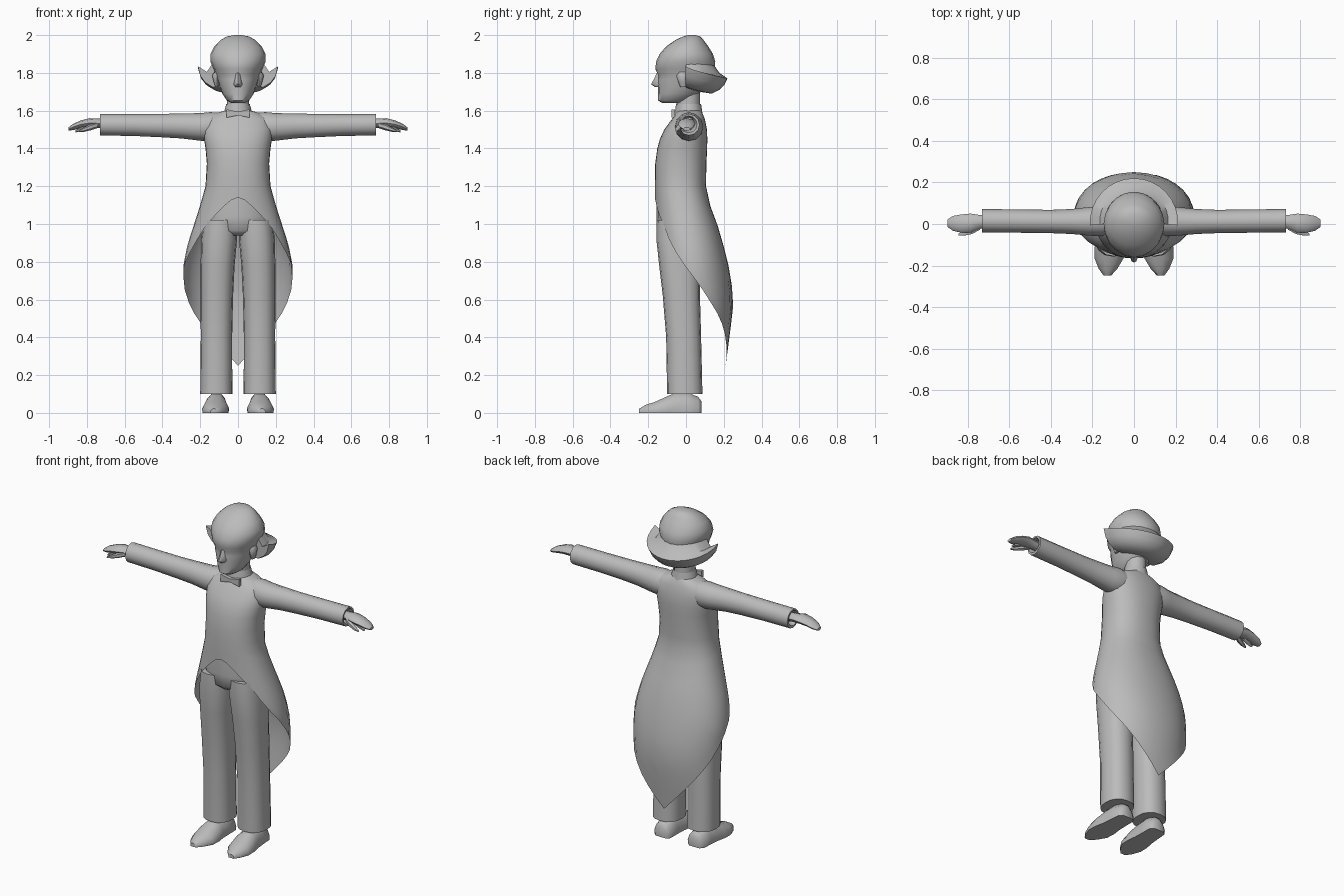
import bpy, bmesh, math

grey = bpy.data.materials.new("plain grey")
grey.diffuse_color = (0.5, 0.5, 0.5, 1)


def finish(name, bm, angle=50):
    bmesh.ops.remove_doubles(bm, verts=bm.verts, dist=0.0005)
    bmesh.ops.recalc_face_normals(bm, faces=bm.faces)
    me = bpy.data.meshes.new(name)
    bm.to_mesh(me)
    bm.free()
    me.materials.append(grey)
    ob = bpy.data.objects.new(name, me)
    bpy.context.collection.objects.link(ob)
    bpy.ops.object.select_all(action='DESELECT')
    ob.select_set(True)
    bpy.context.view_layer.objects.active = ob
    bpy.ops.object.shade_smooth_by_angle(angle=math.radians(angle))
    return ob


def loft(name, rings, closed=True, caps=(True, True), angle=50):
    """Skin a list of point rings."""
    bm = bmesh.new()
    rows = [[bm.verts.new(p) for p in r] for r in rings]
    n = len(rows[0])
    for a, b in zip(rows, rows[1:]):
        for i in range(n if closed else n - 1):
            j = (i + 1) % n
            bm.faces.new((a[i], a[j], b[j], b[i]))
    for row, cap in zip((rows[0], rows[-1]), caps):
        if cap:
            bm.faces.new(row)
    return finish(name, bm, angle)


def mirror(ob):
    m = ob.modifiers.new("mirror", 'MIRROR')
    m.use_axis = (True, False, False)
    return ob


def lerp(table, t, k=1):
    """Piecewise linear lookup in rows sorted by first column."""
    if t <= table[0][0]:
        return table[0][k]
    for a, b in zip(table, table[1:]):
        if t <= b[0]:
            return a[k] + (b[k] - a[k]) * (t - a[0]) / (b[0] - a[0])
    return table[-1][k]


def spow(v, e):
    return math.copysign(abs(v) ** e, v)


def oval(z, w, f, b, th, cx=0, e=1.0):
    """Point at angle th (0 = front) of an oval from y=f to y=b."""
    return (cx + w * spow(math.sin(th), e),
            (f + b) / 2 - (b - f) / 2 * spow(math.cos(th), e), z)


def ring(z, w, f, b, n=16, cx=0, e=1.0):
    return [oval(z, w, f, b, 2 * math.pi * i / n, cx, e) for i in range(n)]


# Tailcoat: z, half width, front y, back y
coat = [(0.25, .26, -.06, .21), (0.44, .275, -.09, .235), (0.56, .28, -.13, .25),
        (0.66, .288, -.15, .245), (0.78, .29, -.165, .225), (0.9, .265, -.168, .195), (1.0, .232, -.168, .165),
        (1.1, .2, -.165, .127), (1.2, .172, -.165, .106), (1.32, .165, -.163, .108),
        (1.4, .172, -.152, .112), (1.45, .18, -.138, .113), (1.5, .183, -.115, .111),
        (1.555, .172, -.075, .1), (1.585, .12, -.055, .088), (1.6, .07, -.045, .08)]
hem = [(0, 1.14), (15, 1.12), (30, 1.06), (45, 1.0), (60, .89), (90, .72),
       (115, .57), (140, .45), (180, .25)]
N = 32
rings = []
for z in (1.6, 1.585, 1.555, 1.5, 1.45, 1.4, 1.32, 1.25, 1.2):
    rings.append(ring(z, *[lerp(coat, z, k) for k in (1, 2, 3)], N, e=.88))
for s in range(1, 10):
    row = []
    for i in range(N):
        a = 360 * i / N
        z = 1.2 + (lerp(hem, min(a, 360 - a)) - 1.2) * s / 9
        row.append(oval(z, *[lerp(coat, z, k) for k in (1, 2, 3)],
                        math.radians(a), e=.88 + .012 * s))
    rings.append(row)
loft("tailcoat", rings, caps=(False, False))

# Trousers: hips and one mirrored leg
loft("hips", [ring(.94, .1, -.12, .07), ring(.965, .165, -.15, .085),
              ring(1.04, .185, -.157, .09), ring(1.16, .165, -.155, .09)])
mirror(loft("trouser_leg", [ring(z, w, f, b, 16, cx, .85) for z, cx, w, f, b in (
    (.1, .115, .085, -.1, .087), (.4, .114, .083, -.105, .08),
    (.62, .112, .086, -.123, .074), (.78, .108, .09, -.142, .075),
    (.92, .1, .095, -.157, .08), (1.02, .095, .088, -.155, .08))]))

# Shoes: flat soled sections along y (y, centre x, half width, height)
shoe = []
for y, cx, w, h in ((.082, .112, .035, .06), (.065, .112, .055, .085), (0, .114, .058, .11),
                    (-.06, .116, .062, .105), (-.11, .118, .071, .083), (-.165, .12, .07, .058),
                    (-.215, .125, .045, .042), (-.248, .128, .018, .022)):
    shoe.append([(cx + w * u, y, h * v) for u, v in (
        (-.95, 0), (-1, .3), (-.75, .72), (-.3, 1), (.3, 1), (.75, .72), (1, .3), (.95, 0))])
mirror(loft("shoe", shoe))


def xring(x, y, z, ry, rz, n=12):
    return [(x, y + ry * math.sin(2 * math.pi * i / n),
             z + rz * math.cos(2 * math.pi * i / n)) for i in range(n)]


# Sleeves, with a folded-in open cuff
mirror(loft("sleeve", [xring(*r) for r in (
    (.09, .018, 1.515, .065, .075), (.15, .016, 1.515, .075, .077), (.2, .013, 1.514, .07, .073),
    (.3, .012, 1.519, .06, .066), (.4, .012, 1.521, .056, .062), (.55, .014, 1.524, .056, .058),
    (.73, .016, 1.526, .056, .057), (.73, .014, 1.528, .045, .045),
    (.7, .012, 1.53, .035, .035))]))

# Hand: palm, drooping fingers and thumb
mirror(loft("palm", [xring(*r, 8) for r in (
    (.69, .012, 1.53, .03, .026), (.74, .01, 1.533, .033, .025), (.785, .004, 1.535, .046, .025),
    (.83, .002, 1.528, .044, .021), (.87, .003, 1.515, .036, .017), (.897, .004, 1.503, .018, .009))]))
mirror(loft("thumb", [xring(*r, 6) for r in (
    (.74, -.015, 1.525, .014, .016), (.78, -.033, 1.513, .018, .017),
    (.815, -.044, 1.5, .013, .012), (.843, -.05, 1.492, .006, .005))]))
mirror(loft("curled_finger", [xring(*r, 6) for r in (
    (.8, -.015, 1.52, .014, .013), (.835, -.017, 1.502, .013, .011),
    (.86, -.017, 1.49, .006, .006))]))

# Neck, shirt collar and bow tie
loft("neck", [ring(1.56, .06, -.05, .075, 12), ring(1.72, .058, -.05, .075, 12)])
loft("shirt_collar", [ring(1.58, .078, -.06, .088, 12), ring(1.635, .062, -.053, .08, 12)],
     caps=(False, False))
mirror(loft("bow_tie", [[(x, y, 1.585 + h * s) for y, s in (
    (-.078, -1), (-.078, 1), (-.058, 1), (-.058, -1))] for x, h in ((0, .01), (.062, .022))]))

# Head: z, half width, front y, back y
head = ((1.64, .035, -.125, -.02), (1.655, .06, -.149, .03), (1.69, .083, -.147, .07),
        (1.725, .097, -.148, .1), (1.765, .11, -.15, .125), (1.79, .118, -.147, .14),
        (1.82, .128, -.163, .15), (1.86, .146, -.158, .155), (1.9, .146, -.14, .143),
        (1.94, .125, -.105, .118), (1.975, .09, -.055, .092), (1.993, .058, -.015, .075),
        (2.0, .02, .01, .05))
loft("head", [ring(*r, 20) for r in head])

# Nose wedge and ears
loft("nose", [[(-w, -.14, z), (-w * .5, y + .006, z), (0, y, z), (w * .5, y + .006, z), (w, -.14, z)]
              for z, w, y in ((1.805, .012, -.153), (1.77, .018, -.168),
                              (1.74, .025, -.185), (1.725, .016, -.165))])
mirror(loft("ear", [ring(z, w, f, b, 8, .112) for z, w, f, b in (
    (1.725, .008, -.03, .0), (1.75, .016, -.04, .01), (1.785, .025, -.05, .015),
    (1.805, .014, -.04, .01))]))

# Flared hair roll sweeping around the back: (radius, z) at side end and at back
side = ((.08, 1.72), (.135, 1.725), (.175, 1.75), (.2, 1.785), (.213, 1.835), (.165, 1.805), (.135, 1.85))
back = ((.06, 1.7), (.125, 1.69), (.165, 1.71), (.19, 1.735), (.208, 1.77), (.165, 1.8), (.13, 1.85))
roll = []
for i in range(17):
    a = math.radians(-95 + 190 * i / 16)
    k = math.cos(a * 90 / 95) ** .8 if 0 < i < 16 else 0
    roll.append([((s[0] * (1 - k) + b[0] * k) * math.sin(a),
                  .012 + (s[0] * (1 - k) + b[0] * k) * math.cos(a),
                  s[1] * (1 - k) + b[1] * k) for s, b in zip(side, back)])
loft("hair_roll", roll)
